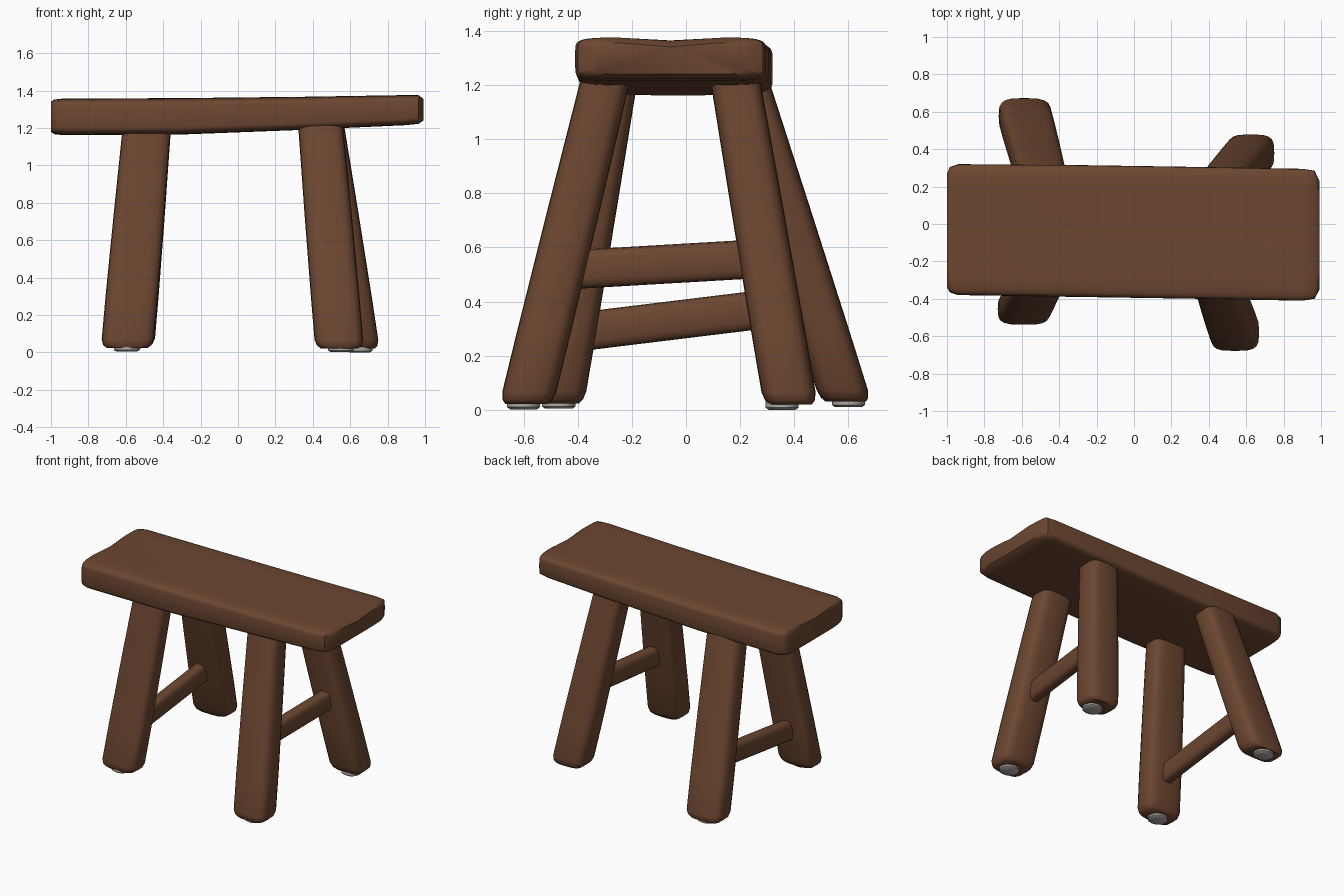
import bpy, bmesh, math
from mathutils import Vector

cube = bpy.data.objects.get("Cube")
if cube:
    bpy.data.objects.remove(cube)


def make_material(name, colour, roughness):
    mat = bpy.data.materials.new(name)
    mat.use_nodes = True
    mat.diffuse_color = (*colour, 1)
    shader = mat.node_tree.nodes["Principled BSDF"]
    shader.inputs["Base Color"].default_value = (*colour, 1)
    shader.inputs["Roughness"].default_value = roughness
    return mat


wood = make_material("brown wood", (0.15, 0.062, 0.03), 0.7)
grey = make_material("grey glide", (0.42, 0.4, 0.39), 0.5)


def power(value, exponent):
    return math.copysign(abs(value) ** exponent, value)


def loft(name, rings, mat, squareness=0.5, sides=16, shape=None):
    """Skin rounded-rectangle rings, each given as centre, half axis u, half axis v."""
    bm = bmesh.new()
    loops = []
    for centre, u, v in rings:
        loop = []
        for i in range(sides):
            a = math.tau * i / sides
            offset = Vector(u) * power(math.cos(a), squareness) + Vector(v) * power(math.sin(a), squareness)
            loop.append(bm.verts.new(Vector(centre) + offset))
        loops.append(loop)
    for low, high in zip(loops, loops[1:]):
        for i in range(sides):
            j = (i + 1) % sides
            bm.faces.new((low[i], low[j], high[j], high[i]))
    bm.faces.new(loops[0][::-1])
    bm.faces.new(loops[-1])
    if shape:
        for vert in bm.verts:
            shape(vert.co)
    bmesh.ops.recalc_face_normals(bm, faces=bm.faces)
    mesh = bpy.data.meshes.new(name)
    bm.to_mesh(mesh)
    bm.free()
    mesh.materials.append(mat)
    obj = bpy.data.objects.new(name, mesh)
    bpy.context.collection.objects.link(obj)
    bpy.ops.object.select_all(action='DESELECT')
    obj.select_set(True)
    bpy.context.view_layer.objects.active = obj
    bpy.ops.object.shade_smooth_by_angle(angle=math.radians(50))
    return obj


# Seat plank: x, y min, y max, z bottom, z top for each section
def seat_ring(x, y0, y1, z0, z1):
    return ((x, (y0 + y1) / 2, (z0 + z1) / 2), (0, (y1 - y0) / 2, 0), (0, 0, (z1 - z0) / 2))


def worn_top(co):
    # shallow hollow along the middle of the top, stronger at the ends
    if co.z > 1.3 and abs(co.y + 0.04) < 0.15:
        co.z -= 0.004 + 0.01 * abs(co.x) ** 3


loft("seat", [seat_ring(*s) for s in (
    (-1.0, -0.34, 0.27, 1.18, 1.34),
    (-0.985, -0.365, 0.305, 1.167, 1.352),
    (-0.94, -0.38, 0.32, 1.162, 1.357),
    (-0.3, -0.39, 0.315, 1.165, 1.36),
    (0.35, -0.4, 0.305, 1.19, 1.367),
    (0.9, -0.41, 0.295, 1.215, 1.376),
    (0.965, -0.4, 0.285, 1.222, 1.376),
    (0.992, -0.35, 0.23, 1.24, 1.355),
)], wood, squareness=0.28, sides=40, shape=worn_top)

# Splayed legs with a metal glide under each foot:
# foot x, foot y, top x, top y, half width, half depth, glide x, glide y, foot height
legs = {
    "front_left": (0.545, -0.595, 0.44, -0.295, 0.13, 0.1, 0.55, -0.6, 0.022),
    "back_left": (0.635, 0.39, 0.45, 0.18, 0.125, 0.1, 0.65, 0.355, 0.02),
    "front_right": (-0.595, -0.465, -0.485, -0.255, 0.14, 0.085, -0.595, -0.47, 0.024),
    "back_right": (-0.59, 0.6, -0.485, 0.215, 0.14, 0.095, -0.59, 0.6, 0.03),
}
LEG_TOP = 1.23
for side, (fx, fy, tx, ty, w, d, gx, gy, foot) in legs.items():
    rings = []
    for z, scale in ((foot, 0.78), (foot + 0.015, 0.92), (foot + 0.045, 1), (0.3, 1.0),
                     (0.75, 0.97), (LEG_TOP, 0.92)):
        t = z / LEG_TOP
        rings.append(((fx + (tx - fx) * t, fy + (ty - fy) * t, z), (w * scale, 0, 0), (0, d * scale, 0)))
    loft(side + "_leg", rings, wood, squareness=0.55, sides=20)
    base = foot - 0.02
    loft(side + "_glide", [((gx, gy, z), (r, 0, 0), (0, r * 0.9, 0))
                           for z, r in ((base, 0.055), (base + 0.008, 0.068), (foot + 0.01, 0.068))],
         grey, squareness=1)


# Side stretchers joining each front leg to the back leg
def stretcher(name, start, end):
    start, end = Vector(start), Vector(end)
    loft(name, [(start.lerp(end, t), (0.045, 0, 0), (0, 0, 0.072)) for t in (0, 0.5, 1)],
         wood, squareness=0.65)


stretcher("left_stretcher", (0.51, -0.47, 0.515), (0.56, 0.3, 0.56))
stretcher("right_stretcher", (-0.57, -0.42, 0.285), (-0.565, 0.48, 0.395))
